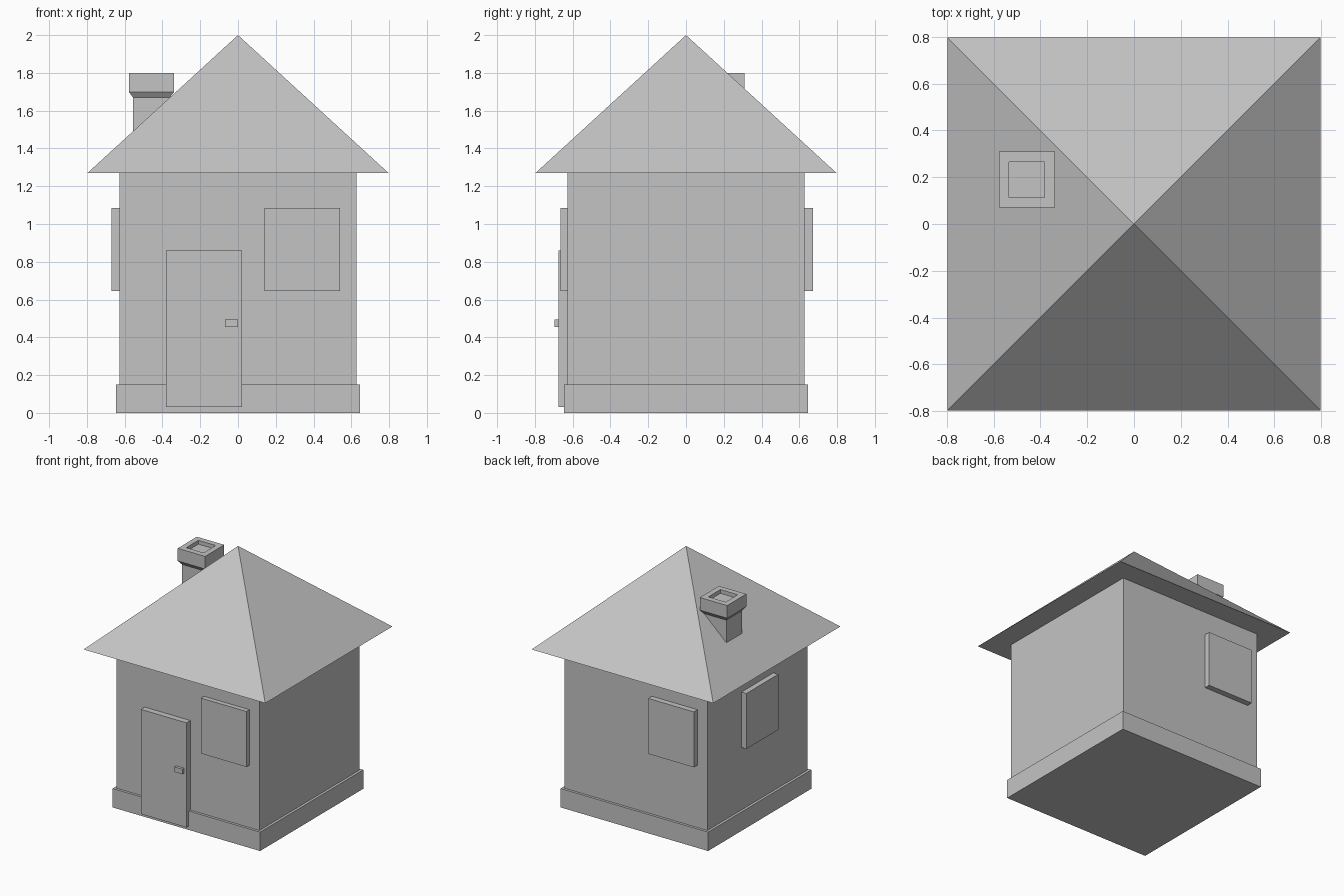
import bpy
import bmesh
from mathutils import Vector

cube = bpy.data.objects.get("Cube")
if cube:
    bpy.data.objects.remove(cube, do_unlink=True)

GREY = (0.55, 0.55, 0.55, 1.0)
grey = bpy.data.materials.new("plain_grey")
grey.use_nodes = True
grey.diffuse_color = GREY
grey.node_tree.nodes["Principled BSDF"].inputs["Base Color"].default_value = GREY


def finish(name, bm):
    bmesh.ops.recalc_face_normals(bm, faces=bm.faces)
    mesh = bpy.data.meshes.new(name)
    bm.to_mesh(mesh)
    bm.free()
    mesh.materials.append(grey)
    obj = bpy.data.objects.new(name, mesh)
    bpy.context.collection.objects.link(obj)
    return obj


def box(name, low, high):
    """Box between two opposite corners."""
    low, high = Vector(low), Vector(high)
    bm = bmesh.new()
    bmesh.ops.create_cube(bm, size=1)
    bmesh.ops.scale(bm, vec=high - low, verts=bm.verts)
    bmesh.ops.translate(bm, vec=(low + high) / 2, verts=bm.verts)
    return finish(name, bm)


def square_loft(name, profile, centre=(0, 0)):
    """Stack square rings of (half width, height); zero width makes a point."""
    cx, cy = centre
    bm = bmesh.new()
    rings = []
    for half, z in profile:
        if half == 0:
            rings.append([bm.verts.new((cx, cy, z))] * 4)
        else:
            rings.append([bm.verts.new((cx + sx * half, cy + sy * half, z))
                          for sx, sy in ((-1, -1), (1, -1), (1, 1), (-1, 1))])
    for a, b in zip(rings, rings[1:]):
        for i in range(4):
            j = (i + 1) % 4
            corners = dict.fromkeys((a[i], a[j], b[j], b[i]))
            bm.faces.new(list(corners))
    for ring in (rings[0], rings[-1]):
        if len(set(ring)) == 4:
            bm.faces.new(ring)
    return finish(name, bm)


# House body
WALL = 0.627
EAVE = 1.27
square_loft("foundation", [(0.647, 0), (0.647, 0.15)])
square_loft("walls", [(WALL, 0.15), (WALL, EAVE)])
square_loft("roof", [(0.797, EAVE), (0, 2)])

# Chimney with flared cap and shallow flue recess
square_loft("chimney",
            [(0.098, 1.3), (0.098, 1.67), (0.12, 1.7), (0.12, 1.8),
             (0.076, 1.8), (0.076, 1.77)],
            centre=(-0.458, 0.19))

# Door and handle
box("door", (-0.38, -0.675, 0.03), (0.02, -0.6, 0.86))
box("door_handle", (-0.07, -0.697, 0.455), (0, -0.66, 0.495))

# Shuttered windows on three walls
SILL, HEAD = 0.645, 1.085
box("front_window", (0.14, -0.665, SILL), (0.54, -0.6, HEAD))
box("back_window", (-0.54, 0.6, SILL), (-0.14, 0.673, HEAD))
box("side_window", (-0.67, -0.2, SILL), (-0.6, 0.2, HEAD))
